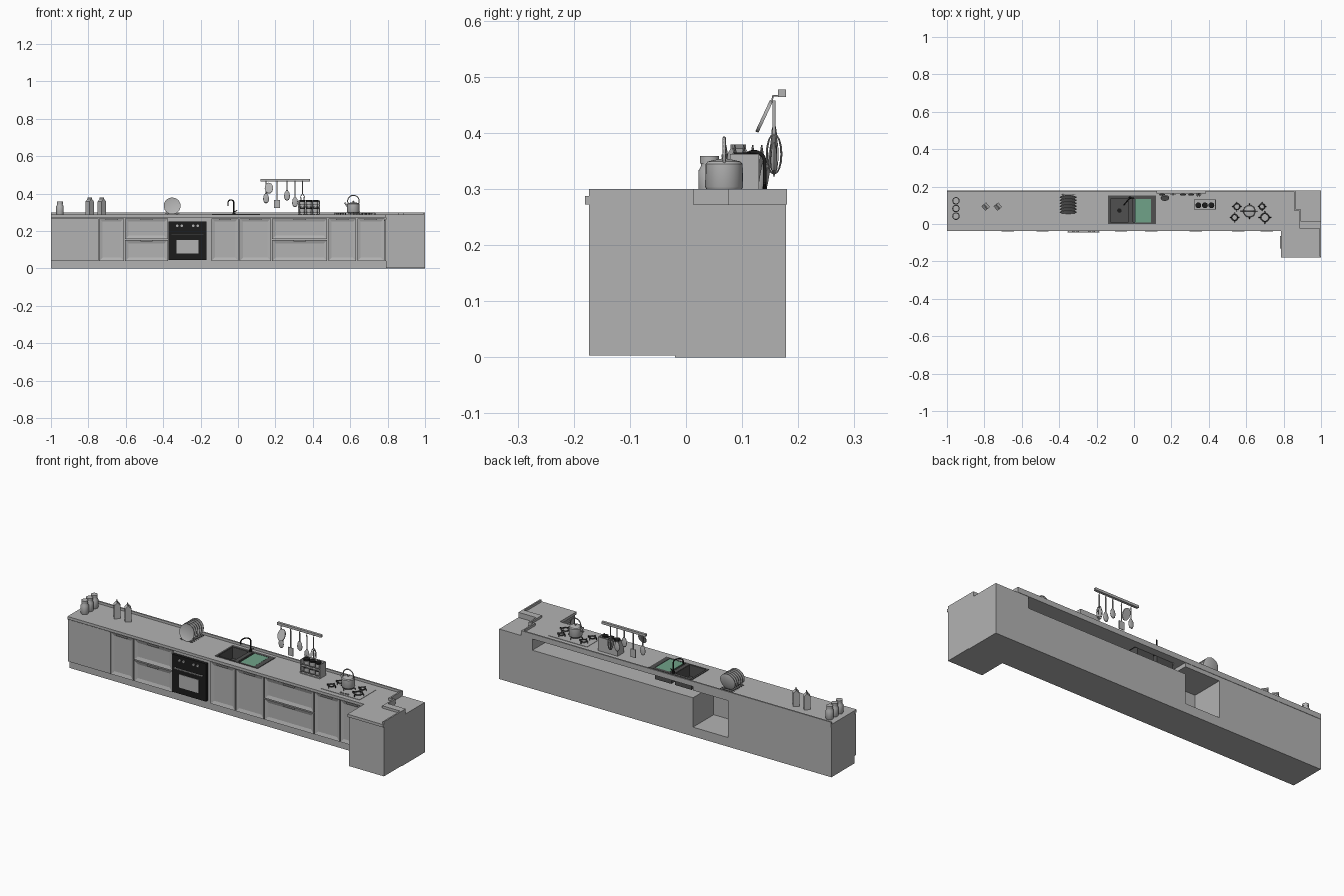
import bpy, bmesh, math
from mathutils import Vector

cube = bpy.data.objects.get("Cube")
if cube:
    bpy.data.objects.remove(cube)


def material(name, r, g, b):
    m = bpy.data.materials.new(name)
    m.use_nodes = True
    m.diffuse_color = (r, g, b, 1)
    m.node_tree.nodes["Principled BSDF"].inputs["Base Color"].default_value = (r, g, b, 1)
    return m


GREY = material("grey", 0.45, 0.45, 0.45)
DARK = material("dark_steel", 0.08, 0.08, 0.08)
BLACK = material("black", 0.012, 0.012, 0.012)
GREEN = material("green", 0.16, 0.36, 0.25)


def finish(name, bm, mat, loc=(0, 0, 0), rot=(0, 0, 0), smooth=False):
    bmesh.ops.recalc_face_normals(bm, faces=bm.faces)
    me = bpy.data.meshes.new(name)
    bm.to_mesh(me)
    bm.free()
    me.materials.append(mat)
    ob = bpy.data.objects.new(name, me)
    ob.location, ob.rotation_euler = loc, rot
    bpy.context.collection.objects.link(ob)
    if smooth:
        bpy.ops.object.select_all(action="DESELECT")
        ob.select_set(True)
        bpy.context.view_layer.objects.active = ob
        bpy.ops.object.shade_smooth_by_angle(angle=math.radians(35))
    return ob


def prism(name, pts, lo, hi, mat, axis="z"):
    # Extrude an outline along z, or an x-z outline along y
    bm = bmesh.new()
    put = (lambda a, b: (a, b, lo)) if axis == "z" else (lambda a, b: (a, lo, b))
    face = bm.faces.new([bm.verts.new(put(a, b)) for a, b in pts])
    ext = bmesh.ops.extrude_face_region(bm, geom=[face])
    move = Vector((0, 0, hi - lo)) if axis == "z" else Vector((0, hi - lo, 0))
    bmesh.ops.translate(bm, vec=move, verts=[v for v in ext["geom"] if isinstance(v, bmesh.types.BMVert)])
    return finish(name, bm, mat)


def box(name, x0, x1, y0, y1, z0, z1, mat=GREY):
    return prism(name, [(x0, y0), (x1, y0), (x1, y1), (x0, y1)], z0, z1, mat)


def lathe(name, profile, loc, mat=GREY, seg=24, rot=(0, 0, 0)):
    bm = bmesh.new()
    vs = [bm.verts.new((r, 0, z)) for r, z in profile]
    es = [bm.edges.new(p) for p in zip(vs, vs[1:])]
    bmesh.ops.spin(bm, geom=vs + es, cent=(0, 0, 0), axis=(0, 0, 1), angle=2 * math.pi, steps=seg)
    bmesh.ops.remove_doubles(bm, verts=bm.verts, dist=1e-5)
    return finish(name, bm, mat, loc, rot, True)


def disc(name, r, h, loc, mat=GREY, seg=24, rot=(0, 0, 0)):
    return lathe(name, [(0, 0), (r, 0), (r, h), (0, h)], loc, mat, seg, rot)


def rod(name, pts, r, mat=GREY, cyclic=False):
    cu = bpy.data.curves.new(name, "CURVE")
    cu.dimensions, cu.bevel_depth, cu.bevel_resolution = "3D", r, 1
    cu.use_fill_caps = True
    sp = cu.splines.new("POLY")
    sp.points.add(len(pts) - 1)
    for p, co in zip(sp.points, pts):
        p.co = (*co, 1)
    sp.use_cyclic_u = cyclic
    cu.materials.append(mat)
    ob = bpy.data.objects.new(name, cu)
    bpy.context.collection.objects.link(ob)
    return ob


def arc(cx, cz, r, a0, a1, y, n=14):
    angles = [math.radians(a0 + (a1 - a0) * i / n) for i in range(n + 1)]
    return [(cx + r * math.cos(a), y, cz + r * math.sin(a)) for a in angles]


def panel(name, x0, x1, z0, z1):
    # Cabinet front with a sunken centre
    ob = box(name, x0 + 0.003, x1 - 0.003, -0.032, -0.02, z0, z1)
    bm = bmesh.new()
    bm.from_mesh(ob.data)
    front = min(bm.faces, key=lambda f: f.calc_center_median().y)
    bmesh.ops.inset_individual(bm, faces=[front], thickness=0.018, use_even_offset=True)
    bmesh.ops.translate(bm, vec=(0, 0.006, 0), verts=front.verts)
    bm.to_mesh(ob.data)
    bm.free()
    mid = (x0 + x1) / 2
    box(name + "_handle", mid - 0.033, mid + 0.033, -0.039, -0.032, z1 - 0.008, z1 - 0.003)


# Cabinet body, with the long slot and the oven niche open at the back
TOP, DECK = 0.272, 0.287
prism("cabinet_body", [(-1, 0), (1, 0), (1, TOP), (0.8, TOP), (0.8, 0.21), (-0.167, 0.21), (-0.167, 0.05),
                       (-0.376, 0.05), (-0.376, TOP), (-1, TOP)], 0, 0.178, GREY, "y")
box("cabinet_front", -1, 1, -0.02, 0, 0, TOP)
box("niche_lintel", -0.376, -0.167, 0, 0.178, 0.25, TOP)
box("corner_cabinet", 0.79, 1, -0.173, -0.02, 0.003, TOP)
box("corner_door", 0.786, 0.79, -0.165, -0.045, 0.04, 0.262)
box("corner_handle", 0.78, 0.786, -0.13, -0.065, 0.254, 0.259)
box("end_panel", -1, -0.745, -0.032, -0.02, 0.04, 0.268)

# Doors and drawers
for x0, x1 in [(-0.745, -0.606), (-0.145, 0.006), (0.006, 0.18), (0.48, 0.635), (0.635, 0.785)]:
    panel("door", x0, x1, 0.04, 0.268)
for x0, x1 in [(-0.606, -0.372), (0.18, 0.48)]:
    panel("lower_drawer", x0, x1, 0.04, 0.152)
    panel("upper_drawer", x0, x1, 0.157, 0.268)

# Oven
box("oven_front", -0.372, -0.168, -0.036, -0.02, 0.045, 0.25, BLACK)
box("oven_window", -0.33, -0.21, -0.038, -0.036, 0.08, 0.152)
box("oven_handle", -0.355, -0.185, -0.046, -0.041, 0.178, 0.184)
for x in (-0.35, -0.19):
    box("handle_post", x - 0.003, x + 0.003, -0.041, -0.036, 0.178, 0.184)
for x in (-0.325, -0.3, -0.24, -0.215):
    disc("oven_knob", 0.007, 0.007, (x, -0.036, 0.228), GREY, 12, (math.pi / 2, 0, 0))

# Worktop, stepped around the corner, with a cut for the sink
STEPS = [(1, 0.013), (0.893, 0.013), (0.893, 0.077), (0.866, 0.077), (0.866, 0.18)]
worktop = prism("worktop", [(-1, 0.18), (-1, -0.038), (0.785, -0.038), (0.785, -0.18), (1, -0.18)] + STEPS,
                TOP, DECK, GREY)
cutter = box("sink_cutter", -0.13, 0.11, 0.006, 0.138, 0.2, 0.35)
cutter.hide_render = True
cutter.hide_set(True)
cutter.display_type = "WIRE"
cut = worktop.modifiers.new("sink_hole", "BOOLEAN")
cut.object, cut.solver = cutter, "EXACT"

# Upstands along the wall
box("back_upstand", -1, 0.866, 0.172, 0.18, DECK, 0.3)
box("end_upstand", 0.992, 1, -0.173, -0.024, DECK, 0.3)
prism("stepped_upstand", STEPS + [(0.858, 0.18), (0.858, 0.069), (0.885, 0.069), (0.885, -0.024), (1, -0.024)],
      DECK, 0.3, GREY)

# Sink, bowls and drainer
for x0, x1, y0, y1 in [(-0.139, 0.118, 0, 0.009), (-0.139, 0.118, 0.135, 0.152), (-0.139, -0.128, 0.009, 0.135),
                       (-0.028, -0.006, 0.009, 0.135), (0.092, 0.118, 0.009, 0.135)]:
    box("sink_rim", x0, x1, y0, y1, DECK - 0.002, 0.29, DARK)
for x0, x1 in [(-0.128, -0.028), (-0.006, 0.092)]:
    bm = bmesh.new()
    bmesh.ops.create_cube(bm, size=1)
    bmesh.ops.scale(bm, vec=(x1 - x0, 0.126, 0.062), verts=bm.verts)
    bmesh.ops.delete(bm, geom=[max(bm.faces, key=lambda f: f.calc_center_median().z)], context="FACES")
    bowl = finish("sink_bowl", bm, DARK, ((x0 + x1) / 2, 0.072, 0.257))
    bowl.modifiers.new("wall", "SOLIDIFY").thickness = 0.002
disc("sink_drain", 0.012, 0.002, (-0.078, 0.072, 0.228), BLACK)
box("green_tray", 0.005, 0.09, 0.009, 0.135, 0.284, 0.289, GREEN)

# Tap
disc("tap_base", 0.008, 0.012, (-0.022, 0.14, 0.288), BLACK, 16)
neck = [(-0.022, 0.14, 0.29)] + arc(-0.038, 0.35, 0.016, 0, 180, 0.14) + [(-0.054, 0.14, 0.335)]
rod("tap_neck", [(x, y + (x + 0.022) * 1.2, z) for x, y, z in neck], 0.0035, BLACK)
rod("tap_lever", [(-0.022, 0.14, 0.302), (-0.004, 0.14, 0.31)], 0.0025, BLACK)

# Storage jars
for y in (0.042, 0.083, 0.124):
    lathe("storage_jar", [(0, 0), (0.018, 0), (0.02, 0.004), (0.02, 0.045), (0.015, 0.054), (0.015, 0.058),
                          (0.017, 0.058), (0.017, 0.072), (0, 0.072)], (-0.952, y, DECK))

# Pitched cartons
for x in (-0.793, -0.728):
    bm = bmesh.new()
    w = 0.016
    ends = [[bm.verts.new((px, s * w, pz)) for px, pz in
             [(-w, 0), (w, 0), (w, 0.07), (0.002, 0.085), (0.002, 0.092), (-0.002, 0.092), (-0.002, 0.085), (-w, 0.07)]]
            for s in (-1, 1)]
    for e in ends:
        bm.faces.new(e)
    for i in range(8):
        j = (i + 1) % 8
        bm.faces.new((ends[0][i], ends[0][j], ends[1][j], ends[1][i]))
    finish("carton", bm, GREY, (x, 0.093, DECK), (0, 0, math.radians(40)))

# Plates standing in a rack
for i in range(6):
    lathe("plate", [(0, 0), (0.028, 0), (0.045, 0.006), (0.045, 0.008), (0.028, 0.003), (0, 0.003)],
          (-0.352, 0.07 + i * 0.016, 0.333), GREY, 28, (math.radians(80), 0, 0))
for x in (-0.378, -0.326):
    rod("plate_rack_rail", [(x, 0.055, 0.292), (x, 0.16, 0.292)], 0.003)
for i in range(7):
    y = 0.06 + i * 0.016
    rod("plate_rack_bar", [(-0.39, y, 0.292), (-0.314, y, 0.292)], 0.0018, DARK)

# Wall rail and hanging utensils
box("utensil_rail", 0.12, 0.385, 0.164, 0.178, 0.464, 0.477)
for i, x in enumerate((0.15, 0.208, 0.262, 0.305, 0.345)):
    low = (0.395, 0.365, 0.41, 0.375, 0.395)[i]
    rod("utensil_hook", [(x, 0.168, 0.466), (x, 0.155, 0.466), (x, 0.153, 0.456), (x, 0.158, 0.452)], 0.002)
    rod("utensil_handle", [(x, 0.157, 0.458), (x, 0.157, low)], 0.0032)
    if i == 1:
        box("turner_blade", x - 0.016, x + 0.016, 0.155, 0.159, 0.322, 0.366)
    elif i == 4:
        for k in range(6):
            a = math.pi * k / 6
            loop = arc(0, 0.355, 1, 0, 360, 0, 16)[:-1]
            rod("whisk_wire", [(x + 0.014 * c * math.cos(a), 0.157 + 0.014 * c * math.sin(a),
                                0.362 + 0.036 * (z - 0.355)) for c, _, z in loop], 0.001, GREY, True)
    else:
        head = lathe("spoon_head", [(0, -0.03), (0.011, -0.024), (0.016, -0.008), (0.013, 0.012), (0.004, 0.026),
                                    (0, 0.028)], (x, 0.157, low - 0.018), GREY, 16)
        head.scale.y = 0.35
strainer = disc("strainer", 0.022, 0.006, (0.165, 0.142, 0.428), GREY, 20, (math.radians(65), 0, 0))
strainer.scale.y = 1.4

# Spice rack with two tiers of jars
for z in (0.287, 0.326):
    box("rack_shelf", 0.32, 0.438, 0.078, 0.13, z, z + 0.004)
    rod("rack_rail", [(0.32, 0.079, z + 0.014), (0.438, 0.079, z + 0.014)], 0.002)
    for x in (0.344, 0.379, 0.414):
        disc("spice_jar", 0.0145, 0.026, (x, 0.1, z + 0.004), GREY, 16)
        disc("spice_cap", 0.0155, 0.009, (x, 0.1, z + 0.03), BLACK, 16)
for x in (0.32, 0.434):
    box("rack_side", x, x + 0.004, 0.078, 0.13, DECK, 0.362)
box("rack_back", 0.32, 0.438, 0.127, 0.13, DECK, 0.362)

# Hob with burners and knobs
box("hob_plate", 0.505, 0.74, -0.012, 0.13, DECK, 0.289)
for x, y, r in [(0.55, 0.093, 0.02), (0.538, 0.035, 0.02), (0.685, 0.093, 0.018), (0.7, 0.035, 0.027),
                (0.617, 0.068, 0.034)]:
    ring = [(x + px, y + pz, 0.296) for px, _, pz in arc(0, 0, r * 0.8, 0, 360, 0, 20)[:-1]]
    rod("burner_ring", ring, 0.003, DARK, True)
    disc("burner_cap", r * 0.5, 0.007, (x, y, 0.289))
    for k in range(4):
        c, s = math.cos(k * math.pi / 2), math.sin(k * math.pi / 2)
        rod("pan_support", [(x + c * r * 0.7, y + s * r * 0.7, 0.298), (x + c * r * 1.2, y + s * r * 1.2, 0.298),
                            (x + c * r * 1.2, y + s * r * 1.2, 0.289)], 0.002, BLACK)
for i in range(4):
    disc("hob_knob", 0.004, 0.006, (0.62 + i * 0.014, 0.0, 0.289), GREY, 12)

# Kettle
lathe("kettle_body", [(0, 0), (0.032, 0), (0.034, 0.004), (0.033, 0.044), (0.029, 0.049), (0.01, 0.053), (0.004, 0.054),
                      (0.005, 0.061), (0, 0.062)], (0.617, 0.068, 0.3))
rod("kettle_handle", arc(0.617, 0.36, 0.031, -25, 205, 0.068), 0.003)
rod("kettle_spout", [(0.588, 0.068, 0.328), (0.576, 0.068, 0.344), (0.57, 0.068, 0.352)], 0.005)
